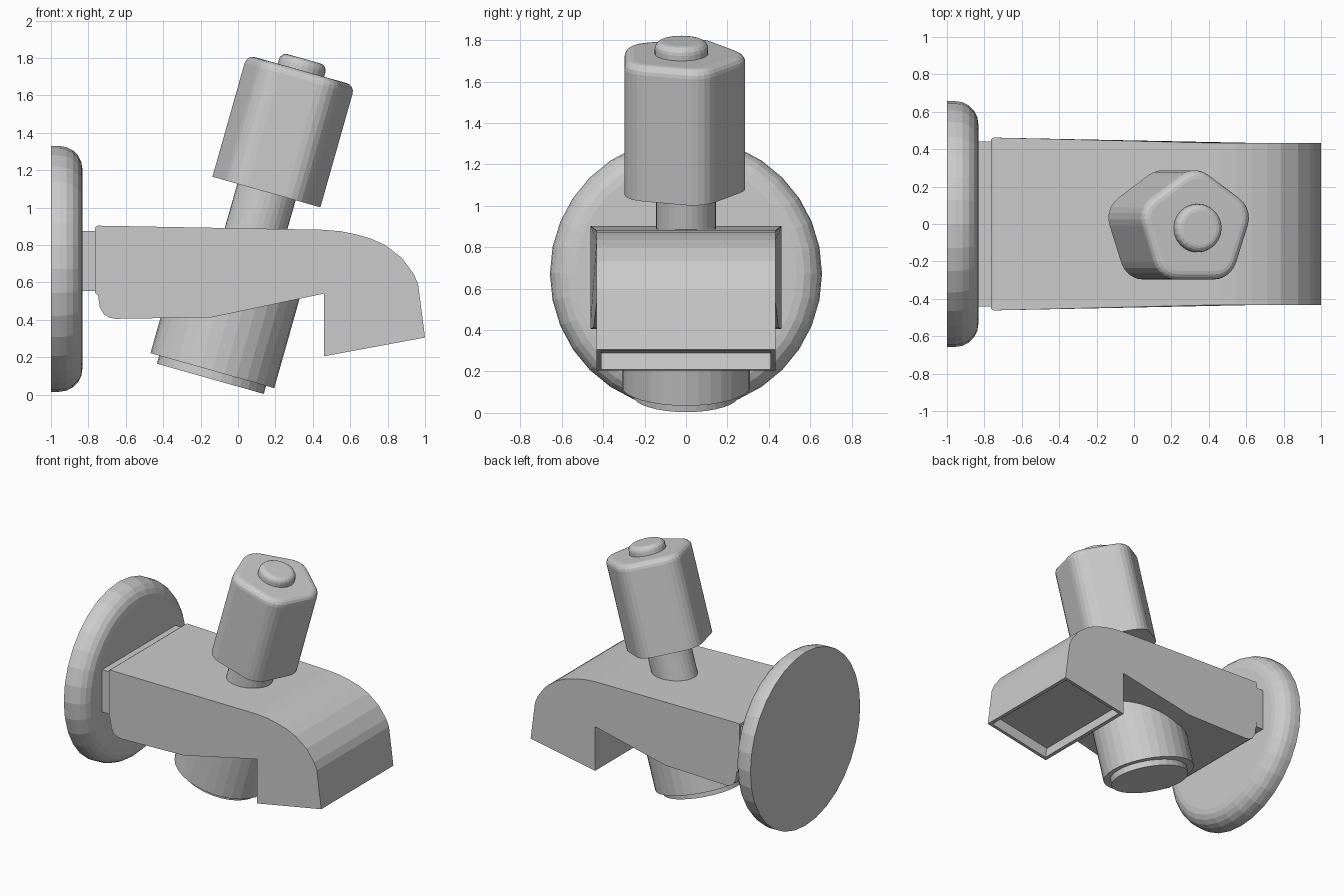
import bpy, bmesh
from math import sin, cos, pi, radians
from mathutils import Matrix, Vector

if "Cube" in bpy.data.objects:
    bpy.data.objects.remove(bpy.data.objects["Cube"])

TILT = radians(15.8)


def finish(bm, name):
    bmesh.ops.recalc_face_normals(bm, faces=bm.faces)
    me = bpy.data.meshes.new(name)
    bm.to_mesh(me)
    bm.free()
    ob = bpy.data.objects.new(name, me)
    bpy.context.collection.objects.link(ob)
    return ob


def loft(name, rings, origin, angle):
    """Skin (outline, height) rings along local z, tilted about Y."""
    bm = bmesh.new()
    m = Matrix.Translation(origin) @ Matrix.Rotation(angle, 4, 'Y')
    loops = [[bm.verts.new(m @ Vector((x, y, h))) for x, y in pts] for pts, h in rings]
    for a, b in zip(loops, loops[1:]):
        for i in range(len(a)):
            j = (i + 1) % len(a)
            bm.faces.new((a[i], a[j], b[j], b[i]))
    bm.faces.new(loops[0])
    bm.faces.new(loops[-1])
    return finish(bm, name)


def ellipse(rx, ry, n=32):
    return [(rx * cos(2 * pi * i / n), ry * sin(2 * pi * i / n)) for i in range(n)]


def pentagon(core, r, seg=5):
    pts = []
    for k in range(5):
        c = pi / 2 + k * 2 * pi / 5
        for s in range(seg + 1):
            t = c - pi / 5 + s * 2 * pi / 5 / seg
            pts.append((core * cos(c) + r * cos(t), core * sin(c) + r * sin(t)))
    return pts


def rounding(r, n=5):
    """(inset, height) steps of a quarter-round edge."""
    return [(r - r * cos(i * pi / 2 / n), r * sin(i * pi / 2 / n)) for i in range(n + 1)]


# wall flange with rounded front edge
loft("wall_flange",
     [(ellipse(.657, .657), 0)] +
     [(ellipse(.657 - i, .657 - i), .045 + h) for i, h in rounding(.123)],
     (-1, 0, .672), pi / 2)

# rectangular neck between flange and body
bm = bmesh.new()
bmesh.ops.create_cube(bm, size=1, matrix=Matrix.Translation((-.78, 0, .715))
                      @ Matrix.Diagonal((.14, .88, .32, 1)))
finish(bm, "neck")

# spout body: side profile swept across a slightly tapering width
profile = [(-.765, .893), (-.75, .903), (.46, .881), (.55, .873), (.63, .857), (.71, .834),
           (.786, .80), (.877, .73), (.94, .644), (.963, .59), (1, .305), (.46, .205),
           (.46, .54), (-.14, .413), (-.655, .405), (-.69, .412), (-.72, .432),
           (-.74, .47), (-.748, .53), (-.765, .545)]


def half_width(x):
    if x < -.755:
        return .452
    return .432 + .03 * max(0, (.46 - x) / 1.21)


bm = bmesh.new()
sides = [[bm.verts.new((x, s * half_width(x), z)) for x, z in profile] for s in (-1, 1)]
n = len(profile)
for i in range(n):
    j = (i + 1) % n
    f = bm.faces.new((sides[0][i], sides[0][j], sides[1][j], sides[1][i]))
    if i == 10:
        outlet = f
for s in sides:
    bm.faces.new(s)
bmesh.ops.recalc_face_normals(bm, faces=bm.faces)
# recessed outlet in the underside of the spout
bmesh.ops.inset_region(bm, faces=[outlet], thickness=.035)
normal = outlet.normal.copy()
ext = bmesh.ops.extrude_discrete_faces(bm, faces=[outlet])
bmesh.ops.translate(bm, vec=normal * -.08, verts=ext["faces"][0].verts)
finish(bm, "spout_body")

# valve housing and its end cap below the body
loft("valve_housing", [(ellipse(.344, .31), 0), (ellipse(.344, .31), .54)],
     (-.137, 0, .128), TILT)
loft("valve_end_cap", [(ellipse(.297, .257), -.04), (ellipse(.297, .257), .02)],
     (-.137, 0, .123), TILT)

# stem, faceted handle and top button share the tilted axis
base = (.152, -.022, 1.083)
loft("handle_stem", [(ellipse(.162, .144), -.42), (ellipse(.162, .144), .05)],
     (.152, 0, 1.083), TILT)
loft("handle", [(pentagon(.179, .13), 0)] +
     [(pentagon(.179, .13 - i), .632 + h) for i, h in rounding(.045, 4)],
     base, TILT)
loft("handle_button", [(ellipse(.129, .129, 24), .66)] +
     [(ellipse(.129 - i, .129 - i, 24), .702 + h) for i, h in rounding(.038, 4)],
     base, TILT)
